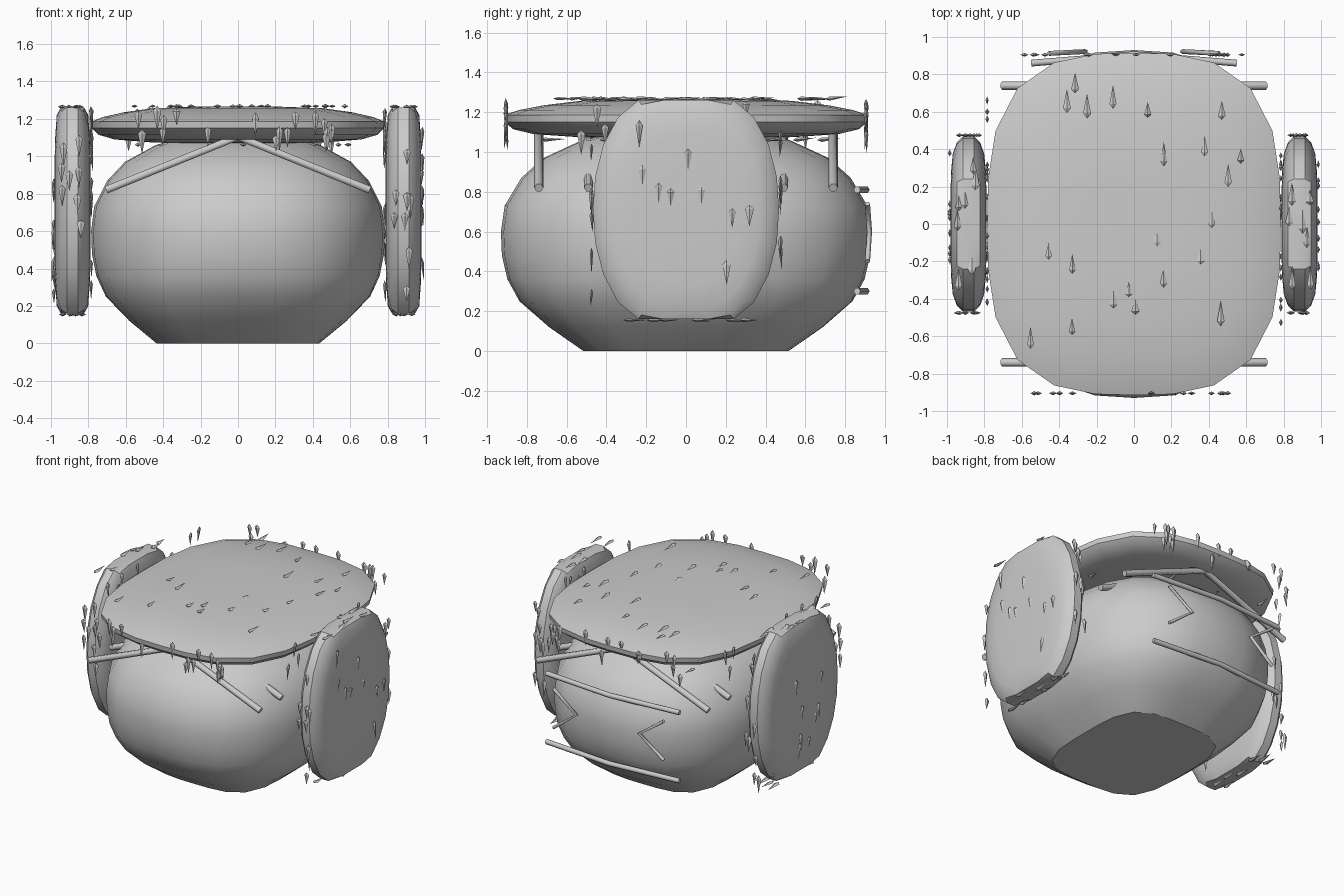
import bpy, bmesh, math, random
from mathutils import Vector, Matrix

if "Cube" in bpy.data.objects:
    bpy.data.objects.remove(bpy.data.objects["Cube"])

random.seed(4)
S = 24


def finish(bm, name, angle=35):
    bmesh.ops.remove_doubles(bm, verts=bm.verts, dist=0.0005)
    bmesh.ops.recalc_face_normals(bm, faces=bm.faces)
    me = bpy.data.meshes.new(name)
    bm.to_mesh(me)
    bm.free()
    ob = bpy.data.objects.new(name, me)
    bpy.context.collection.objects.link(ob)
    bpy.ops.object.select_all(action='DESELECT')
    ob.select_set(True)
    bpy.context.view_layer.objects.active = ob
    bpy.ops.object.shade_smooth_by_angle(angle=math.radians(angle))
    return ob


def loft(name, rings, a, b, place, angle=35):
    """Stack superellipse rings (height, scale, exponent) and cap both ends."""
    bm = bmesh.new()
    loops = []
    for h, t, p in rings:
        loop = []
        for i in range(S):
            w = 2 * math.pi * i / S
            c, s = math.cos(w), math.sin(w)
            r = t / (abs(c) ** p + abs(s) ** p) ** (1 / p)
            loop.append(bm.verts.new(place(a * r * c, b * r * s, h)))
        loops.append(loop)
    for lo, hi in zip(loops, loops[1:]):
        for i in range(S):
            j = (i + 1) % S
            bm.faces.new((lo[i], lo[j], hi[j], hi[i]))
    bm.faces.new(loops[0][::-1])
    bm.faces.new(loops[-1])
    return finish(bm, name, angle)


def rod(name, pts, radius):
    cu = bpy.data.curves.new(name, 'CURVE')
    cu.dimensions = '3D'
    cu.bevel_depth = radius
    cu.bevel_resolution = 1
    cu.use_fill_caps = True
    sp = cu.splines.new('POLY')
    sp.points.add(len(pts) - 1)
    for q, c in zip(sp.points, pts):
        q.co = (*c, 1)
    ob = bpy.data.objects.new(name, cu)
    bpy.context.collection.objects.link(ob)


# Rounded body with a flat base
loft("body", [(0, .555, 3.8), (.12, .74, 3.2), (.25, .9, 2.8), (.36, .965, 2.6),
              (.48, .995, 2.5), (.6, 1, 2.5), (.73, .98, 2.5), (.87, .89, 2.5),
              (.97, .77, 2.5), (1.06, .56, 2.5), (1.12, .3, 2.5)],
     .785, .93, lambda u, v, h: (u, v, h))

# Top cushion
loft("roof_pad", [(1.065, .3, 3), (1.075, .6, 3), (1.09, .84, 3), (1.115, .95, 3),
                  (1.15, .995, 3), (1.185, 1, 3), (1.21, .92, 3), (1.235, .78, 3),
                  (1.257, .58, 3), (1.265, .3, 3)],
     .785, .915, lambda u, v, h: (u, v, h))

# Side cushions, cut flat at top and bottom
half = [(.097, .3), (.093, .6), (.084, .8), (.062, .93), (.03, .995)]
prof = [(-h, t, 2.2) for h, t in half] + [(h, t, 2.2) for h, t in half[::-1]]
for side, label in ((-1, "left"), (1, "right")):
    loft(label + "_side_pad", prof, .47, .64,
         lambda u, v, h: (side * .885 + h, u, .71 + max(-.55, min(.55, v))))

# Rafters under the roof pad
for i, y in enumerate((-.74, -.49, .49, .74)):
    rod(f"rafter_{i}", [(-.705, y, .82), (0, y, 1.105), (.705, y, .82)], .023)

# Bent rails and inward chevrons on the back
for i, z in enumerate((.81, .30)):
    rod(f"back_rail_{i}", [(-.55, .86, z), (0, .905, z), (.55, .86, z)], .018)
for s in (-1, 1):
    rod("back_chevron", [(s * .455, .912, .74), (s * .26, .922, .60), (s * .455, .912, .45)], .013)


# Leaf tufts scattered on the box around each pad
def add_leaf(bm, pos, normal, tip):
    L, w, d = random.uniform(.08, .14), random.uniform(.017, .022), random.uniform(.008, .012)
    tip = (tip + normal * random.uniform(-.12, .12)).normalized()
    x = tip.cross(normal).normalized()
    n = x.cross(tip)
    base = bm.verts.new(pos - tip * L * .2)
    end = bm.verts.new(pos + tip * L * .8)
    ring = [bm.verts.new(pos + x * w), bm.verts.new(pos + n * d),
            bm.verts.new(pos - x * w), bm.verts.new(pos - n * d)]
    for i in range(4):
        j = (i + 1) % 4
        bm.faces.new((ring[i], ring[j], end))
        bm.faces.new((ring[j], ring[i], base))


def leaves(name, centre, size, counts, fill):
    bm = bmesh.new()
    for (axis, sign), n in counts.items():
        normal = Vector((0, 0, 0))
        normal[axis] = sign
        tip = Vector((0, 1, 0)) if axis == 2 else Vector((0, 0, -1))
        for _ in range(n):
            p = Vector([random.uniform(-f, f) * s for f, s in zip(fill, size)])
            p[axis] = sign * size[axis]
            add_leaf(bm, Vector(centre) + p, normal, tip)
    finish(bm, name, 10)


leaves("roof_leaves", (0, 0, 1.165), (.785, .905, .103),
       {(2, 1): 22, (2, -1): 10, (1, -1): 18, (1, 1): 18, (0, -1): 9, (0, 1): 9}, (.8, .8, .8))
for s, label in ((-1, "left"), (1, "right")):
    leaves(label + "_side_leaves", (s * .885, 0, .71), (.1, .475, .555),
           {(0, 1): 9, (0, -1): 9, (1, 1): 8, (1, -1): 8, (2, 1): 7, (2, -1): 7}, (.6, .8, .8))
